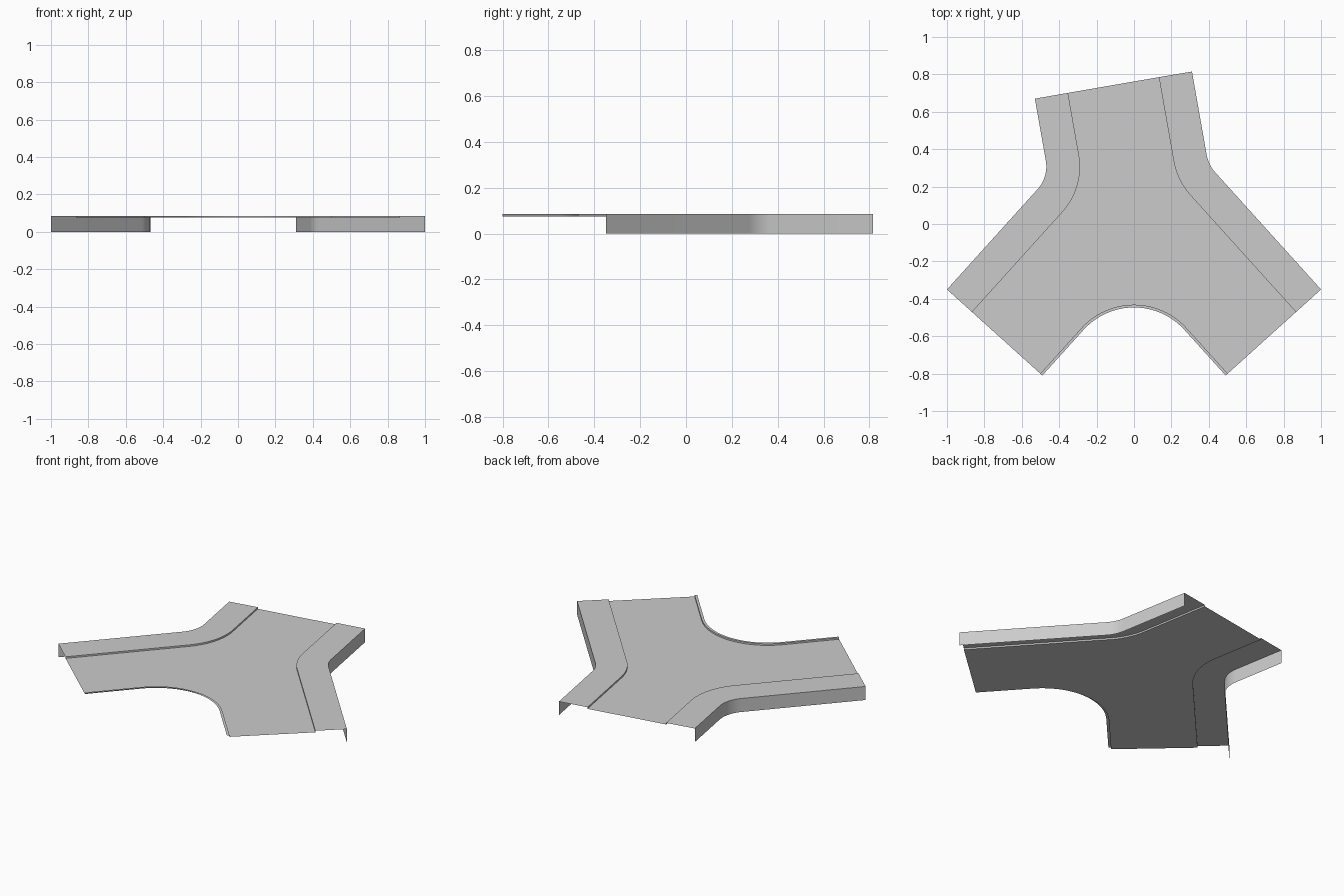
import bpy
import math
from mathutils import Vector
from mathutils.geometry import intersect_line_line_2d  # noqa: F401

if "Cube" in bpy.data.objects:
    bpy.data.objects.remove(bpy.data.objects["Cube"])

TOP, ROAD = 0.085, 0.075      # pavement and roadway heights

grey = bpy.data.materials.new("concrete grey")
grey.diffuse_color = (0.6, 0.6, 0.6, 1)
grey.use_nodes = True
grey.node_tree.nodes["Principled BSDF"].inputs["Base Color"].default_value = grey.diffuse_color


def direction(deg):
    return Vector((math.cos(math.radians(deg)), math.sin(math.radians(deg))))


def bend(start, ang_a, end, ang_b, radius, n=14):
    """Two straight runs joined by a tangent arc, as 2D points."""
    p, q = Vector(start), Vector(end)
    u, v = direction(ang_a), direction(ang_b)
    w = q - p
    corner = p + u * ((w.x * v.y - w.y * v.x) / (u.x * v.y - u.y * v.x))
    turn = math.radians(ang_b - ang_a)
    side = 1 if turn > 0 else -1
    first = corner - u * radius * math.tan(abs(turn) / 2)
    normal = Vector((-u.y, u.x)) * side
    centre = first + normal * radius
    pts = [p]
    for i in range(n + 1):
        t = abs(turn) * i / n
        pts.append(centre + (u * math.sin(t) - normal * math.cos(t)) * radius)
    return pts + [q]


def make(name, verts, faces):
    me = bpy.data.meshes.new(name)
    me.from_pydata(verts, [], faces)
    me.materials.append(grey)
    ob = bpy.data.objects.new(name, me)
    bpy.context.collection.objects.link(ob)
    bpy.ops.object.select_all(action='DESELECT')
    ob.select_set(True)
    bpy.context.view_layer.objects.active = ob
    bpy.ops.object.shade_smooth_by_angle(angle=math.radians(30))
    return ob


def loft(name, rows):
    """Skin rows of (path, height), ordered from outside to roadway."""
    n = len(rows[0][0])
    verts = [(p.x, p.y, z) for path, z in rows for p in path]
    faces = [(r * n + i, r * n + i + 1, (r + 1) * n + i + 1, (r + 1) * n + i)
             for r in range(len(rows) - 1) for i in range(n - 1)]
    return make(name, verts, faces)


# Edge paths, running counter-clockwise around the roadway
west_out = bend((-0.53, 0.67), -80, (-1, -0.35), -132.1, 0.18)
west_in = bend((-0.353, 0.701), -80, (-0.866, -0.471), -132.1, 0.36)
south_out = bend((-0.49, -0.81), 47.9, (0.49, -0.81), -47.9, 0.363, 24)
south_in = bend((-0.501, -0.80), 47.9, (0.501, -0.80), -47.9, 0.378, 24)
east_out = bend((1, -0.35), 132.1, (0.31, 0.815), 100, 0.19)
east_in = bend((0.866, -0.471), 132.1, (0.133, 0.785), 100, 0.37)

# Pavements with kerb face and outer skirt
for name, outer, inner in (("west_pavement", west_out, west_in),
                           ("east_pavement", east_out, east_in)):
    loft(name, [(outer, 0), (outer, TOP), (inner, TOP), (inner, ROAD)])

# Narrow kerb around the front curve
loft("front_kerb", [(south_out, TOP), (south_in, TOP), (south_in, ROAD)])

# Roadway surface
loop = west_in + south_in + east_in
make("roadway", [(p.x, p.y, ROAD) for p in loop], [tuple(range(len(loop)))])
